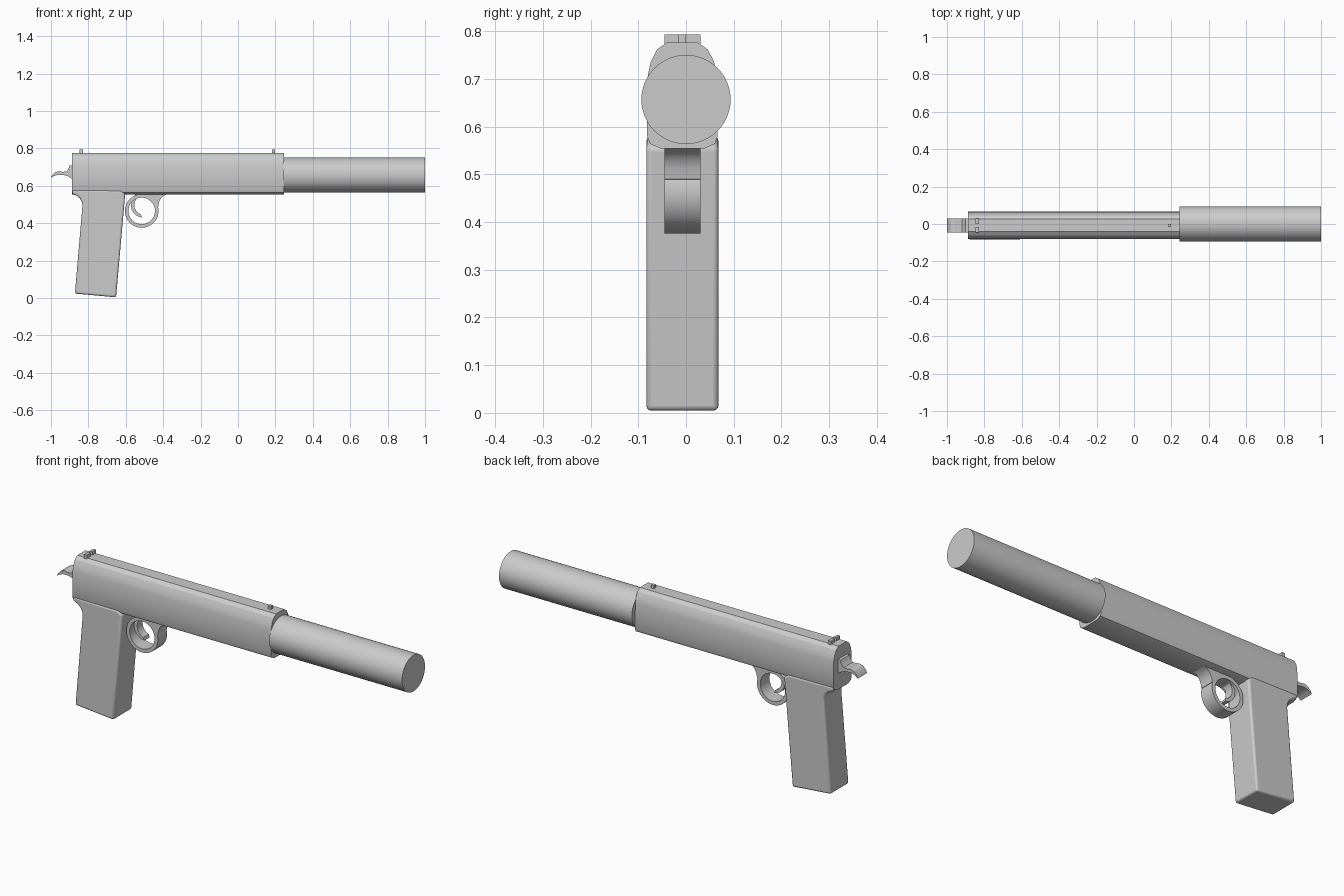
import bpy, bmesh
from math import sin, cos, pi, radians

if "Cube" in bpy.data.objects:
    bpy.data.objects.remove(bpy.data.objects["Cube"])

YC = -0.0075  # the body sits slightly off the tube axis


def extrude(name, pts, half, axis='y', lo=0, hi=0, bevel=0):
    """Extrude an (x,z) profile along y, or a (y,z) profile along x."""
    bm = bmesh.new()
    if axis == 'y':
        rings = [[bm.verts.new((a, YC + s * half, b)) for a, b in pts] for s in (-1, 1)]
    else:
        rings = [[bm.verts.new((x, YC + a, b)) for a, b in pts] for x in (lo, hi)]
    n = len(pts)
    for i in range(n):
        j = (i + 1) % n
        bm.faces.new((rings[0][i], rings[0][j], rings[1][j], rings[1][i]))
    for r in rings:
        bm.faces.new(r)
    bmesh.ops.recalc_face_normals(bm, faces=bm.faces)
    return finish(name, bm, bevel)


def finish(name, bm, bevel=0):
    me = bpy.data.meshes.new(name)
    bm.to_mesh(me)
    bm.free()
    ob = bpy.data.objects.new(name, me)
    bpy.context.collection.objects.link(ob)
    if bevel:
        m = ob.modifiers.new("bevel", 'BEVEL')
        m.width, m.segments, m.angle_limit = bevel, 3, radians(50)
    bpy.ops.object.select_all(action='DESELECT')
    ob.select_set(True)
    bpy.context.view_layer.objects.active = ob
    bpy.ops.object.shade_smooth_by_angle(angle=radians(25))
    return ob


def box(name, x, y, z, sx, sy, sz):
    bm = bmesh.new()
    bmesh.ops.create_cube(bm, size=1)
    for v in bm.verts:
        v.co = (x + v.co.x * sx, y + v.co.y * sy, z + v.co.z * sz)
    return finish(name, bm)


def arc(cx, cz, r, a0, a1, n):
    return [(cx + r * cos(radians(a0 + (a1 - a0) * i / n)),
             cz + r * sin(radians(a0 + (a1 - a0) * i / n))) for i in range(n + 1)]


# upper body: mirrored half cross-section
half = [(0.033, 0.776), (0.053, 0.762), (0.066, 0.737), (0.072, 0.71),
        (0.074, 0.66), (0.074, 0.58), (0.068, 0.564), (0.045, 0.554)]
extrude("upper_body", half + [(-y, z) for y, z in reversed(half)], 0, 'x', -0.887, 0.245)

# front tube
bm = bmesh.new()
bmesh.ops.create_cone(bm, cap_ends=True, segments=64, radius1=0.0935, radius2=0.0935, depth=0.757)
for v in bm.verts:
    x, y, z = v.co
    v.co = (0.6215 + z, y, 0.657 - x)
finish("front_tube", bm)

# tilted grip with a curved rear tang
grip = [(-0.885, 0.58), (-0.885, 0.556), (-0.862, 0.547), (-0.844, 0.532), (-0.833, 0.51),
        (-0.832, 0.49), (-0.872, 0.024), (-0.652, 0.004), (-0.603, 0.558), (-0.63, 0.575)]
extrude("grip", grip, 0.0755, bevel=0.01)

# trigger guard ring, and the fillet joining it to the body
C = (-0.515, 0.466)
bm = bmesh.new()
N = 48
rows = []
for i in range(N):
    a = 2 * pi * i / N
    rows.append([bm.verts.new((C[0] + r * cos(a), YC + y, C[1] + r * sin(a)))
                 for r, y in ((0.09, -.0375), (0.09, .0375), (0.071, .0375), (0.071, -.0375))])
for i in range(N):
    p, q = rows[i], rows[(i + 1) % N]
    for k in range(4):
        bm.faces.new((p[k], q[k], q[(k + 1) % 4], p[(k + 1) % 4]))
bmesh.ops.recalc_face_normals(bm, faces=bm.faces)
finish("trigger_guard", bm)
web = arc(*C, 0.08, 15, 80, 10) + [(-0.50, 0.562), (-0.38, 0.562), (-0.38, 0.554),
                                   (-0.398, 0.547), (-0.413, 0.533), (-0.422, 0.513), (-0.426, 0.49)]
extrude("guard_web", web, 0.0375)

# crescent trigger
trigger = [(-0.548, 0.56)] + arc(-0.508, 0.495, 0.064, 150, 265, 10) \
    + arc(-0.5, 0.497, 0.054, 250, 140, 10) + [(-0.52, 0.56)]
extrude("trigger", trigger, 0.022)

# wavy hammer
hammer = [(-1.0, 0.641), (-0.994, 0.656), (-0.978, 0.672), (-0.958, 0.679), (-0.938, 0.675),
          (-0.92, 0.676), (-0.908, 0.688), (-0.9, 0.708), (-0.87, 0.712), (-0.87, 0.636),
          (-0.893, 0.64), (-0.91, 0.652), (-0.935, 0.659), (-0.965, 0.659), (-0.985, 0.652)]
extrude("hammer", hammer, 0.0375)

# sights
for s, n in ((-1, "left"), (1, "right")):
    box("rear_sight_" + n, -0.838, YC + s * 0.0225, 0.78, 0.017, 0.03, 0.026)
box("front_sight", 0.19, YC, 0.78, 0.016, 0.016, 0.026)
